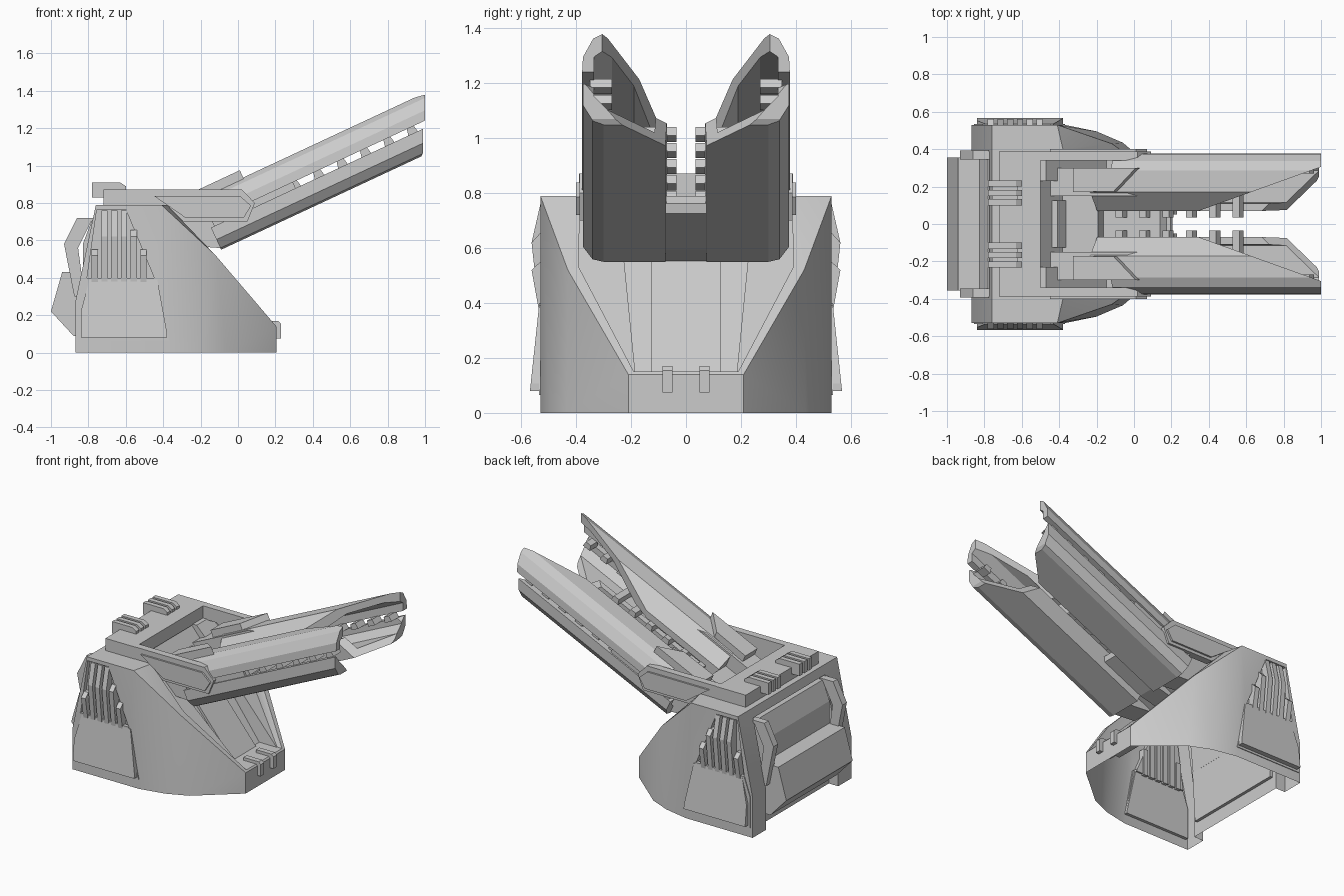
import bpy, bmesh, math
from mathutils import Vector

if "Cube" in bpy.data.objects:
    bpy.data.objects.remove(bpy.data.objects["Cube"])

TILT = math.radians(25)
C, S = math.cos(TILT), math.sin(TILT)


def side(p, q, t):            # profile in x,z extruded along y
    return Vector((p, t, q))


def cross(p, q, t):           # profile in y,z extruded along x
    return Vector((t, p, q))


def gun(u, y, w):             # tilted barrel space: along, across, up
    return Vector((-.09 + C * u - S * w, y, .55 + S * u + C * w))


def gun_side(p, q, t):
    return gun(p, t, q)


def gun_plan(p, q, t):
    return gun(p, q, t)


def gun_cross(p, q, t):
    return gun(t, p, q)


def shallow_cut(p, q, t):     # cross-section pulled back to the sloping front floor
    return Vector((1 if t else .16 - (q - .15) * .985, p, q))


def deep_cut(p, q, t):        # the same for the deeper middle channel
    return Vector((1 if t else .03 - (q - .15) * .85, p, q))


def finish(name, bm, mirror=False):
    bmesh.ops.recalc_face_normals(bm, faces=bm.faces[:])
    me = bpy.data.meshes.new(name)
    bm.to_mesh(me)
    bm.free()
    ob = bpy.data.objects.new(name, me)
    bpy.context.collection.objects.link(ob)
    if mirror:
        m = ob.modifiers.new("Mirror", 'MIRROR')
        m.use_axis = (False, True, False)
    return ob


def prism(name, pts, lo, hi, place=side, mirror=False, cuts=()):
    bm = bmesh.new()
    a = [bm.verts.new(place(p, q, lo)) for p, q in pts]
    b = [bm.verts.new(place(p, q, hi)) for p, q in pts]
    n = len(pts)
    bm.faces.new(a)
    bm.faces.new(b[::-1])
    for i in range(n):
        j = (i + 1) % n
        bm.faces.new((a[i], b[i], b[j], a[j]))
    # trim with planes, removing what lies on the normal side
    for co, no in cuts:
        bmesh.ops.bisect_plane(bm, geom=bm.verts[:] + bm.edges[:] + bm.faces[:],
                               plane_co=co, plane_no=no, clear_outer=True)
        bmesh.ops.holes_fill(bm, edges=[e for e in bm.edges if e.is_boundary], sides=0)
    return finish(name, bm, mirror)


def rect(a, b, c, d):
    return [(a, c), (b, c), (b, d), (a, d)]


# Base hull: convex skin over the curved footprint, nose, shoulders and top
half = [(-.87, .53, 0), (-.37, .53, 0), (-.2, .495, 0), (-.06, .435, 0), (.205, .21, 0),
        (.205, .21, .14), (-.12, .43, .52), (-.38, .4, .79), (-.41, .53, .79),
        (-.76, .53, .79), (-.87, .53, .27)]
bm = bmesh.new()
for x, y, z in half:
    bm.verts.new((x, y, z))
    bm.verts.new((x, -y, z))
bmesh.ops.convex_hull(bm, input=bm.verts[:])
bmesh.ops.dissolve_limit(bm, angle_limit=.01, verts=bm.verts[:], edges=bm.edges[:])
base = finish("base_hull", bm)

# Cutters: front trough, rear bay and side vent pockets
trough = [(-.19, .15), (.19, .15), (.39, .53), (.385, .95), (-.385, .95), (-.39, .53)]
channel = [(-.185, .15), (.185, .15), (.23, .6), (.23, .95), (-.23, .95), (-.23, .6)]
vent = [(-.755, .765), (-.6, .765), (-.44, .38), (-.81, .38)]
cutters = [
    prism("front_trough_cutter", trough, 0, 1, shallow_cut),
    prism("front_channel_cutter", channel, 0, 1, deep_cut),
    prism("rear_bay_cutter", [(-1.2, -.1), (-.8, -.1), (-.8, .3), (-.735, .73), (-1.2, .73)], -.385, .385),
    prism("vent_cutter_left", vent, .5, .7),
    prism("vent_cutter_right", vent, -.7, -.5)]
for c in cutters:
    m = base.modifiers.new("Cut", 'BOOLEAN')
    m.operation, m.solver, m.object = 'DIFFERENCE', 'EXACT', c
    c.hide_render = True
dg = bpy.context.evaluated_depsgraph_get()
mesh = bpy.data.meshes.new_from_object(base.evaluated_get(dg))
base.modifiers.clear()
base.data = mesh
for c in cutters:
    bpy.data.objects.remove(c)

# Open underside
bm = bmesh.new()
bm.from_mesh(mesh)
low = [f for f in bm.faces if all(v.co.z < .001 for v in f.verts)]
bmesh.ops.delete(bm, geom=low, context='FACES')
bm.to_mesh(mesh)
bm.free()
bpy.context.view_layer.objects.active = base
base.select_set(True)
bpy.ops.object.shade_smooth_by_angle(angle=math.radians(30))
base.select_set(False)

# Raised panel on the sloping front floor
prism("front_floor_panel", [(.01, .14), (.055, .14), (-.41, .7), (-.46, .7)], -.125, .125)

# Clips on the nose
clip = [(.1, .13), (.2, .13), (.2, .075), (.23, .075), (.23, .155), (.215, .17), (.1, .17)]
prism("nose_clip", clip, .05, .086, mirror=True)

# Side vents: lower plate and slats
prism("side_plate", [(.52, .39), (.535, .39), (.568, .08), (.52, .08)], -.84, -.38, cross, True, cuts=[
    ((-.43, 0, .385), (.305, 0, .055)),
    ((-.84, 0, .22), (-.17, 0, .045))])
prism("side_plate_rim", [(-.855, .065), (-.37, .065), (-.445, .4), (-.81, .4), (-.855, .27)], .51, .535, mirror=True)
for i, top in enumerate([.55, .76, .76, .76, .655, .55]):
    x = -.782 + i * .052
    knee = min(.62, top - .03)
    prism("vent_slat", [(.49, .37), (.535, .37), (.562, knee), (.53, top), (.49, top)],
          x, x + .033, cross, True)

# Rear housing
prism("rear_box", [(-.78, .09), (-.88, .09), (-1, .22), (-.94, .43), (-.76, .43)], -.355, .355)
prism("rear_upper_panel", [(-.73, .71), (-.78, .71), (-.83, .58), (-.83, .42), (-.76, .42)], -.35, .35)
prism("rear_bracket", [(-.75, .72), (-.86, .72), (-.93, .58), (-.875, .3), (-.82, .3),
                       (-.855, .56), (-.785, .7)], .345, .392, mirror=True)

# Top yoke: rear bar, two arms and hexagonal pivot plates
prism("yoke_rear_bar", rect(-.72, -.5, .785, .872), -.39, .39)
prism("yoke_arm", [(-.52, .872), (.02, .872), (.09, .8), (.05, .7), (-.29, .7), (-.4, .785), (-.52, .785)],
      .34, .388, mirror=True)
prism("pivot_plate", [(-.45, .838), (.01, .838), (.07, .785), (.03, .72), (-.28, .72)],
      .38, .4, mirror=True)

# Roof ribs
for y in (.1, .15, .2):
    prism("roof_rib", [(-.78, .83), (-.71, .83), (-.71, .865), (-.6, .865), (-.6, .89), (-.63, .91), (-.78, .91)],
          y, y + .033, mirror=True)
prism("roof_rib_base", rect(-.76, -.62, .865, .885), .11, .225, mirror=True)

# Barrel shells, trimmed diagonally at the muzzle
upper = [(.378, .165), (.375, .215), (.338, .275), (.285, .3), (.17, .3), (.07, .21), (.07, .165),
         (.11, .165), (.19, .255), (.27, .255), (.335, .215), (.335, .165)]
lower = [(.375, .13), (.375, .06), (.34, .01), (.3, 0), (.075, 0), (.07, .13),
         (.11, .13), (.115, .045), (.285, .045), (.335, .09), (.335, .13)]
prism("upper_barrel_shell", upper, .1, 1.5, gun_cross, True, cuts=[
    ((1, 0, 0), (1, 0, 0)), ((.61, .165, 0), (.14, -.39, 0))])
prism("lower_barrel_shell", lower, 0, 1.5, gun_cross, True, cuts=[
    ((.99, 0, 0), (1, 0, 0)), ((.82, .075, .97), (.0153, -.027, .0233)),
    (gun(1.18, 0, 0), (.9, 0, -.45))])

# Cross bars in the slot between the shells
for k in range(9):
    x = -.07 + .125 * k
    u = (x + .151) / C
    y0 = .035 if x < .6 else .27
    prism("slot_bar", [(u - .028, .13), (u + .028, .13), (u + .02, .168), (u - .02, .168)],
          y0, .35, gun_side, True)

# Barrel rear: core, slot filler, raised cover
prism("barrel_core", [(0, .01), (.3, .01), (.3, .27), (.2, .295), (-.34, .295), (-.34, .2)],
      .15, .3, gun_side, True)
prism("slot_filler", rect(.02, .5, .115, .175), .12, .365, gun_side, True)
prism("rear_cover", [(-.1, .17), (-.1, .3), (.27, .3), (.14, .175)], .28, .343, gun_plan, True)
prism("inner_guard", [(.17, .3), (.07, .21), (.07, .1), (.17, .1)], -.02, .12, gun_cross, True)

# Breech and slab between the barrels
prism("centre_slab", [(-.25, .1), (0, .05), (.31, .05), (.33, .08), (.31, .12), (-.25, .14)],
      -.075, .075, gun_side)
prism("breech", [(-.3, -.1), (-.22, -.17), (-.02, -.15), (-.02, .15), (-.22, .17), (-.3, .1)],
      .1, .2, gun_plan)
